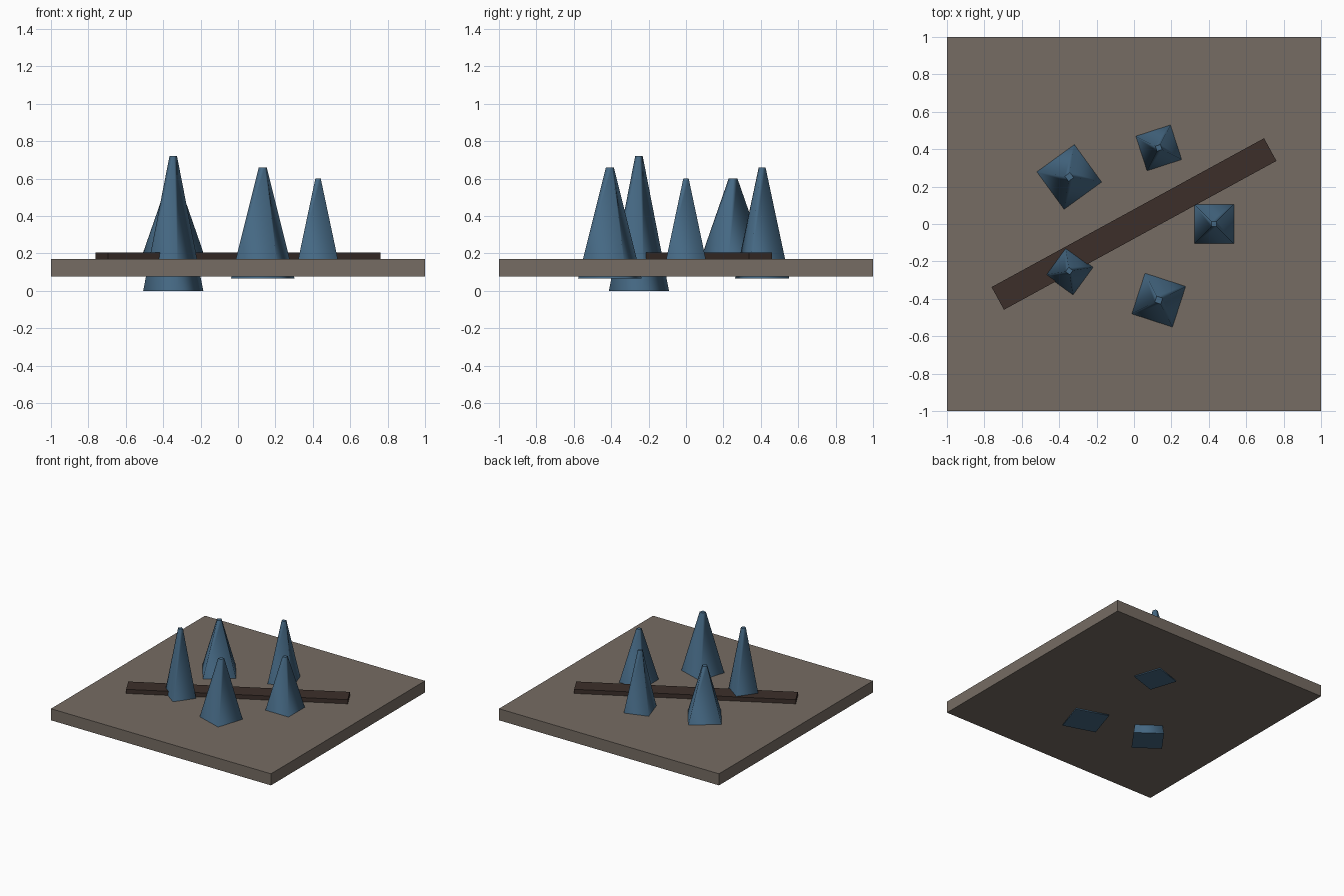
import bpy, bmesh, math
from mathutils import Matrix

if "Cube" in bpy.data.objects:
    bpy.data.objects.remove(bpy.data.objects["Cube"])


def material(name, rgb):
    m = bpy.data.materials.new(name)
    m.diffuse_color = (*rgb, 1)
    m.use_nodes = True
    m.node_tree.nodes["Principled BSDF"].inputs["Base Color"].default_value = m.diffuse_color
    return m


STONE = material("brown_stone", (0.18, 0.15, 0.125))
DARK = material("dark_wood", (0.045, 0.028, 0.023))
BLUE = material("blue_crystal", (0.06, 0.14, 0.23))


def add_object(name, bm, mat):
    bmesh.ops.recalc_face_normals(bm, faces=bm.faces)
    me = bpy.data.meshes.new(name)
    bm.to_mesh(me)
    bm.free()
    me.materials.append(mat)
    ob = bpy.data.objects.new(name, me)
    bpy.context.collection.objects.link(ob)
    return ob


def box(name, size, z0, z1, mat, angle=0):
    bm = bmesh.new()
    bmesh.ops.create_cube(bm, size=1, matrix=(
        Matrix.Translation((0, 0, (z0 + z1) / 2))
        @ Matrix.Rotation(angle, 4, 'Z')
        @ Matrix.Diagonal((size[0], size[1], z1 - z0, 1))))
    return add_object(name, bm, mat)


# Square tapered spike with softly shaded sides and crisp ends
def spike(name, x, y, z0, z1, half, angle):
    bm = bmesh.new()
    corners = [(-1, -1), (1, -1), (1, 1), (-1, 1)]
    tip = half * 0.125
    low = [bm.verts.new((a * half, b * half, z0)) for a, b in corners]
    high = [bm.verts.new((a * tip, b * tip, z1)) for a, b in corners]
    for ring in (low, high):
        cap = bm.faces.new(ring)
        for e in cap.edges:
            e.smooth = False
    for i in range(4):
        j = (i + 1) % 4
        bm.faces.new((low[i], low[j], high[j], high[i])).smooth = True
    bmesh.ops.transform(bm, verts=bm.verts, matrix=(
        Matrix.Translation((x, y, 0)) @ Matrix.Rotation(angle, 4, 'Z')))
    return add_object(name, bm, BLUE)


# Ground slab and the diagonal strip lying on it
box("slab", (2, 2), 0.075, 0.17, STONE)
box("diagonal_strip", (1.66, 0.138), 0.165, 0.204, DARK, math.radians(28.65))

# Ring of five spikes pushed through the slab: (bottom, top, half width)
spikes = [(0.125, 0.60, 0.115), (0.065, 0.66, 0.115), (0.125, 0.60, 0.135),
          (0.0, 0.72, 0.115), (0.065, 0.66, 0.135)]
for i, (z0, z1, half) in enumerate(spikes):
    a = math.tau * i / 5
    spike(f"spike_{i + 1}", 0.428 * math.cos(a), 0.428 * math.sin(a), z0, z1, half, -a)
